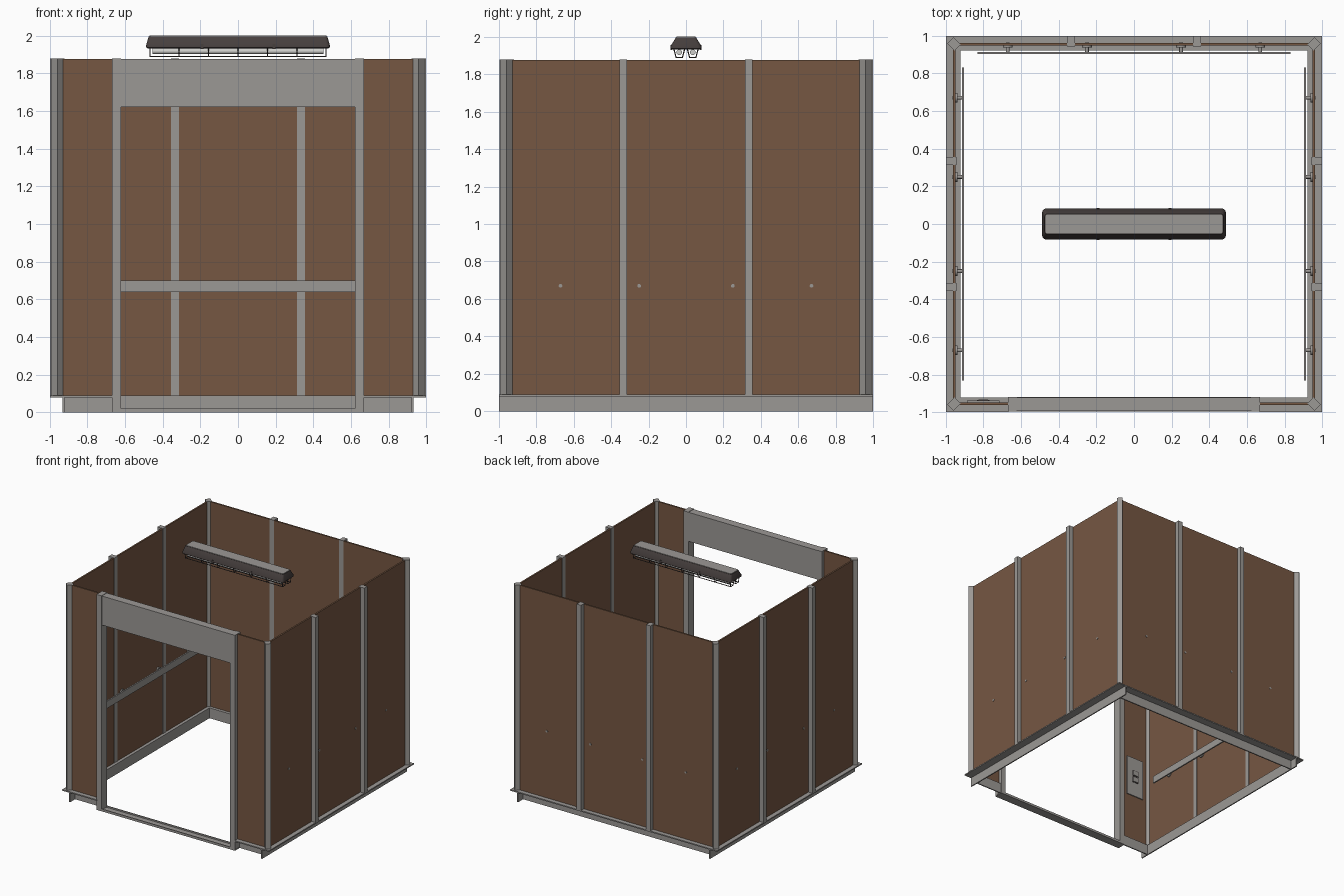
import bpy, bmesh, math
from mathutils import Matrix, Vector

if "Cube" in bpy.data.objects:
    bpy.data.objects.remove(bpy.data.objects["Cube"])


def material(name, rgb):
    m = bpy.data.materials.new(name)
    m.diffuse_color = (*rgb, 1)
    m.use_nodes = True
    m.node_tree.nodes["Principled BSDF"].inputs["Base Color"].default_value = m.diffuse_color
    return m


STEEL = material("grey_steel", (0.33, 0.315, 0.30))
BROWN = material("brown_panel", (0.18, 0.095, 0.055))
DARK = material("dark_housing", (0.062, 0.050, 0.048))
TUBE = material("pale_tube", (0.62, 0.62, 0.60))


def finish(name, bm, mat, matrix=Matrix(), smooth=False):
    bm.transform(matrix)
    bmesh.ops.recalc_face_normals(bm, faces=bm.faces)
    me = bpy.data.meshes.new(name)
    bm.to_mesh(me)
    bm.free()
    me.materials.append(mat)
    ob = bpy.data.objects.new(name, me)
    bpy.context.collection.objects.link(ob)
    if smooth:
        bpy.ops.object.select_all(action='DESELECT')
        ob.select_set(True)
        bpy.context.view_layer.objects.active = ob
        bpy.ops.object.shade_smooth_by_angle(angle=math.radians(40))
    return ob


def box(name, lo, hi, mat, matrix=Matrix()):
    bm = bmesh.new()
    bmesh.ops.create_cube(bm, size=1)
    lo, hi = Vector(lo), Vector(hi)
    place = Matrix.Translation((lo + hi) / 2) @ Matrix.Diagonal((*(hi - lo), 1))
    bm.transform(place)
    return finish(name, bm, mat, matrix)


def rod(name, a, b, r, mat, matrix=Matrix(), sides=12):
    a, b = Vector(a), Vector(b)
    bm = bmesh.new()
    bmesh.ops.create_cone(bm, cap_ends=True, segments=sides, radius1=r, radius2=r,
                          depth=(b - a).length)
    turn = (b - a).to_track_quat('Z', 'Y').to_matrix().to_4x4()
    bm.transform(Matrix.Translation((a + b) / 2) @ turn)
    return finish(name, bm, mat, matrix, smooth=True)


def extrude_profile(name, pts, x0, x1, mat, matrix=Matrix()):
    # pts are (y, z) corners, swept along x
    bm = bmesh.new()
    f = bm.faces.new([bm.verts.new((x0, y, z)) for y, z in pts])
    g = bmesh.ops.extrude_face_region(bm, geom=[f])
    vs = [v for v in g['geom'] if isinstance(v, bmesh.types.BMVert)]
    bmesh.ops.translate(bm, verts=vs, vec=(x1 - x0, 0, 0))
    return finish(name, bm, mat, matrix)


def rounded_ring(bm, hx, hy, z, r):
    ring = []
    for k in range(4):
        cx = (hx - r) * (1 if k in (0, 3) else -1)
        cy = (hy - r) * (1 if k in (0, 1) else -1)
        for i in range(5):
            a = math.pi / 2 * (k + i / 4)
            ring.append(bm.verts.new((cx + r * math.cos(a), cy + r * math.sin(a), z)))
    return ring


def loft(name, rings, mat):
    bm = bmesh.new()
    loops = [rounded_ring(bm, *r) for r in rings]
    for a, b in zip(loops, loops[1:]):
        for i in range(len(a)):
            j = (i + 1) % len(a)
            bm.faces.new((a[i], a[j], b[j], b[i]))
    bm.faces.new(loops[0][::-1])
    bm.faces.new(loops[-1])
    return finish(name, bm, mat, smooth=True)


BASE, TOP = 0.09, 1.875
# L-shaped base angle: upright plate inside, top flange facing out
ANGLE = [(0.92, 0), (0.93, 0), (0.93, 0.08), (0.998, 0.08), (0.998, BASE), (0.92, BASE)]

# Back, left and right walls share one design
for side, deg in (("back", 0), ("left", 90), ("right", -90)):
    R = Matrix.Rotation(math.radians(deg), 4, 'Z')
    half = 0.92 if side == "back" else 0.998
    extrude_profile(side + "_base_angle", ANGLE, -half, half, STEEL, R)
    box(side + "_panel", (-0.95, 0.946, BASE), (0.95, 0.96, TOP), BROWN, R)
    for s in (-1, 1):
        box(side + "_wall_post", (s * 0.335 - 0.021, 0.943, BASE),
            (s * 0.335 + 0.021, 0.998, TOP + 0.003), STEEL, R)
    # Handrail with stand-offs bolted through the panel
    box(side + "_handrail", (-0.83, 0.902, 0.638), (0.83, 0.914, 0.70), STEEL, R)
    for x in (-0.67, -0.25, 0.25, 0.67):
        rod(side + "_rail_standoff", (x, 0.91, 0.67), (x, 0.963, 0.67), 0.010, STEEL, R)
        rod(side + "_rail_flange", (x, 0.936, 0.67), (x, 0.947, 0.67), 0.026, STEEL, R)

# Diagonal corner posts
for sx in (-1, 1):
    for sy in (-1, 1):
        M = (Matrix.Translation((sx * 0.955, sy * 0.955, 0))
             @ Matrix.Rotation(math.atan2(sy, sx), 4, 'Z'))
        box("corner_post", (-0.027, -0.023, BASE), (0.027, 0.023, TOP + 0.003), STEEL, M)

# Front wall wings and door posts
FRONT = Matrix.Rotation(math.pi, 4, 'Z')
for s in (-1, 1):
    a, b = sorted((s * 0.665, s * 0.95))
    box("front_panel", (a, -0.96, BASE), (b, -0.946, TOP), BROWN)
    a, b = sorted((s * 0.665, s * 0.92))
    extrude_profile("front_base_angle", ANGLE, a, b, STEEL, FRONT)
    a, b = sorted((s * 0.62, s * 0.668))
    box("door_post", (a, -0.995, 0.01), (b, -0.917, TOP + 0.003), STEEL)

# Door header and shallow channel sill
box("door_header", (-0.62, -0.99, 1.622), (0.62, -0.92, TOP), STEEL)
extrude_profile("door_sill", [(-0.995, 0), (-0.917, 0), (-0.917, 0.02), (-0.925, 0.02),
                              (-0.925, 0.008), (-0.987, 0.008), (-0.987, 0.02), (-0.995, 0.02)],
                -0.668, 0.668, STEEL)

# Control plate inside the front left wing
box("control_plate", (-0.885, -0.947, 0.52), (-0.715, -0.937, 0.88), STEEL)
for z in (0.675, 0.735):
    box("control_switch_frame", (-0.832, -0.938, z - 0.027), (-0.768, -0.934, z + 0.027), DARK)
    box("control_switch", (-0.825, -0.936, z - 0.020), (-0.775, -0.930, z + 0.020), STEEL)

# Ceiling lamp housing with grey top plate
loft("lamp_housing", [(0.478, 0.074, 1.932, 0.02), (0.487, 0.082, 1.937, 0.02),
                      (0.487, 0.082, 1.95, 0.02), (0.474, 0.054, 1.996, 0.015)], DARK)
loft("lamp_top_plate", [(0.470, 0.051, 1.994, 0.012), (0.470, 0.051, 2.0, 0.012)], STEEL)
for x in (-0.19, 0.19):
    for s in (-1, 1):
        a, b = sorted((s * 0.076, s * 0.084))
        box("lamp_clip", (x - 0.008, a, 1.928), (x + 0.008, b, 1.955), DARK)

# Two tubes, each in its own wire cage
for c in (-0.036, 0.036):
    rod("lamp_tube", (-0.455, c, 1.917), (0.455, c, 1.917), 0.015, TUBE, sides=16)
    for s in (-1, 1):
        rod("cage_long_wire", (-0.47, c + s * 0.017, 1.889), (0.47, c + s * 0.017, 1.889),
            0.0035, DARK, sides=6)
    for i in range(7):
        x = -0.468 + 0.156 * i
        for s in (-1, 1):
            rod("cage_side_wire", (x, c + s * 0.017, 1.889), (x, c + s * 0.029, 1.935),
                0.003, DARK, sides=6)
        rod("cage_cross_wire", (x, c - 0.017, 1.889), (x, c + 0.017, 1.889), 0.003, DARK, sides=6)
